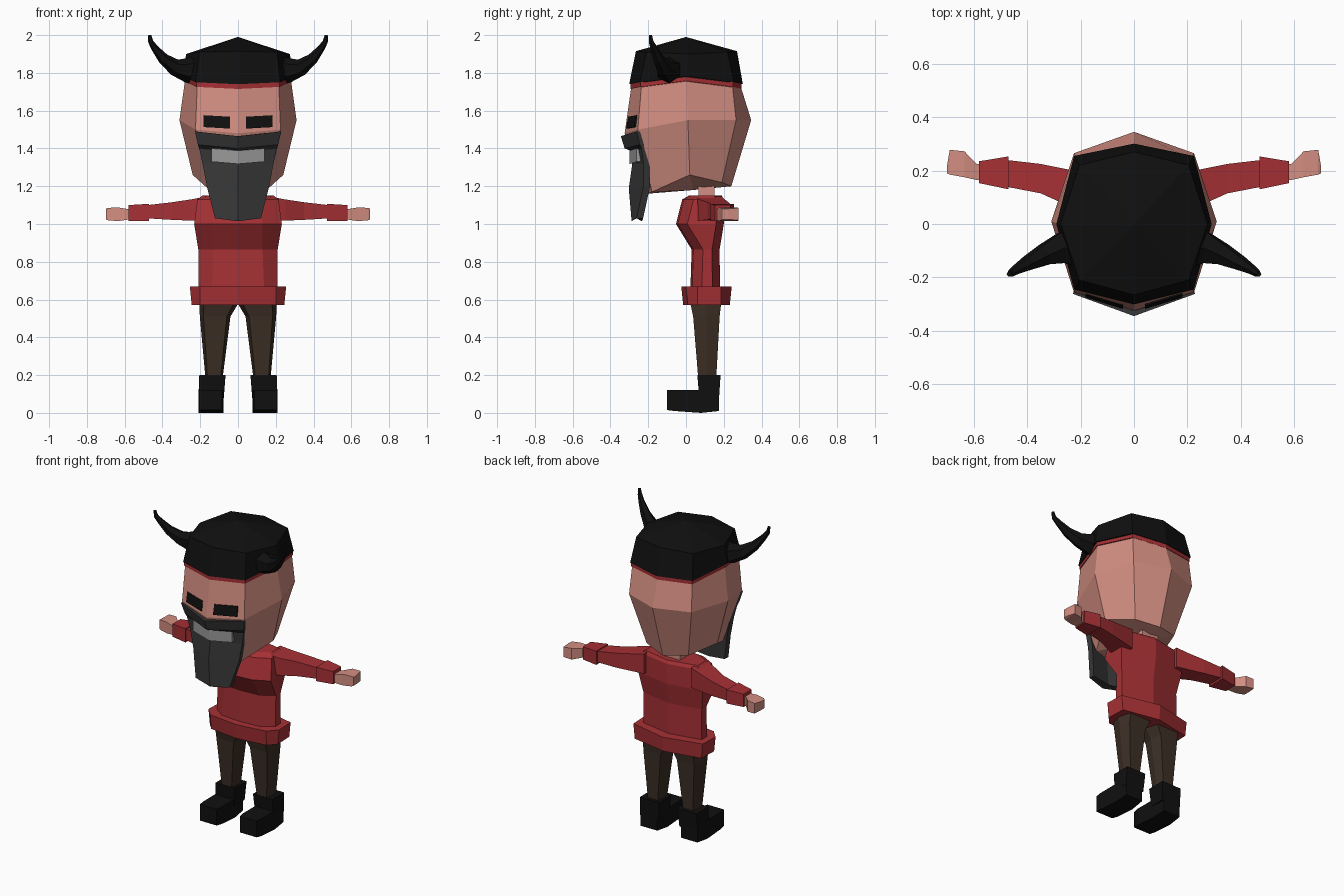
import bpy, bmesh, math
from mathutils import Vector

if "Cube" in bpy.data.objects:
    bpy.data.objects.remove(bpy.data.objects["Cube"])


def material(name, r, g, b):
    m = bpy.data.materials.new(name)
    m.diffuse_color = (r, g, b, 1)
    m.use_nodes = True
    m.node_tree.nodes["Principled BSDF"].inputs["Base Color"].default_value = m.diffuse_color
    return m


SKIN = material("skin", .65, .27, .22)
RED = material("red_cloth", .38, .03, .035)
BLACK = material("black", .005, .005, .005)
BROWN = material("brown_cloth", .045, .028, .018)
DARK = material("dark_grey", .04, .04, .04)
LIGHT = material("light_grey", .32, .32, .32)


def loft(name, rings, mat, mirror=False):
    """Skin closed rings; a one-point ring closes the end as a fan."""
    bm = bmesh.new()
    vs = [[bm.verts.new(p) for p in r] for r in rings]
    for a, b in zip(vs, vs[1:]):
        n = max(len(a), len(b))
        for i in range(n):
            j = (i + 1) % n
            if len(a) == 1:
                bm.faces.new((a[0], b[j], b[i]))
            elif len(b) == 1:
                bm.faces.new((a[i], a[j], b[0]))
            else:
                bm.faces.new((a[i], a[j], b[j], b[i]))
    for end in (vs[0], vs[-1]):
        if len(end) > 2:
            bm.faces.new(end)
    bmesh.ops.recalc_face_normals(bm, faces=bm.faces)
    me = bpy.data.meshes.new(name)
    bm.to_mesh(me)
    bm.free()
    me.materials.append(mat)
    ob = bpy.data.objects.new(name, me)
    bpy.context.collection.objects.link(ob)
    if mirror:
        md = ob.modifiers.new("mirror", 'MIRROR')
        md.use_mirror_merge = False
    return ob


def sym(half):
    """Half ring from front centre to back centre -> full ring."""
    return half + [(-x, y, z) for x, y, z in half[-2:0:-1]]


def rect_z(x0, x1, y0, y1, z):
    return [(x0, y0, z), (x1, y0, z), (x1, y1, z), (x0, y1, z)]


def rect_x(x, y0, y1, z0, z1):
    return [(x, y0, z0), (x, y1, z0), (x, y1, z1), (x, y0, z1)]


def oct_ring(s, zf, zs):
    """Eight-sided head section: scale s, front/back height zf, side height zs."""
    zc = zf + (zs - zf) * .25
    return sym([(0, -.295 * s, zf), (.22 * s, -.24 * s, zc), (.285 * s, 0, zs),
                (.22 * s, .25 * s, zc), (0, .295 * s, zf)])


# head
loft("head", [
    [(0, 0, 1.85)],
    oct_ring(.98, 1.73, 1.77),
    sym([(0, -.325, 1.48), (.225, -.255, 1.5), (.31, .01, 1.55),
         (.225, .265, 1.55), (0, .345, 1.55)]),
    sym([(0, -.21, 1.16), (.14, -.18, 1.17), (.24, .02, 1.26),
         (.15, .19, 1.22), (0, .24, 1.2)]),
    [(0, .04, 1.18)]], SKIN)
loft("neck", [rect_z(-.06, .06, .07, .15, 1.1), rect_z(-.06, .06, .06, .15, 1.26)], SKIN)

# cap with its red band
loft("cap_band", [oct_ring(1.0, 1.715, 1.758), oct_ring(1.0, 1.76, 1.80)], RED)
loft("cap", [
    oct_ring(1.02, 1.74, 1.782),
    sym([(0, -.265, 1.915), (.205, -.21, 1.91), (.275, 0, 1.9),
         (.205, .22, 1.91), (0, .27, 1.915)]),
    [(0, 0, 1.99)]], BLACK)

# horns, tapered along a curved path
path = [(.22, -.09, 1.815, .08), (.27, -.09, 1.815, .066), (.335, -.115, 1.83, .044),
        (.395, -.145, 1.875, .03), (.44, -.17, 1.93, .019), (.462, -.185, 1.965, .014),
        (.468, -.188, 2.0, .009)]
pts = [Vector(p[:3]) for p in path]
rings = []
for i, p in enumerate(path):
    t = (pts[min(i + 1, len(pts) - 1)] - pts[max(i - 1, 0)]).normalized()
    u = t.cross(Vector((0, 1, 0))).normalized()
    w = t.cross(u)
    rings.append([pts[i] + (u * math.cos(a) + w * math.sin(a)) * p[3]
                  for a in (k * math.tau / 6 for k in range(6))])
loft("horn", rings, BLACK, True)

# mask: rows of centre y, centre z, side x, side y, side z
rows = [(-.345, 1.465, .228, -.262, 1.49), (-.325, 1.40, .212, -.245, 1.42),
        (-.285, 1.385, .205, -.235, 1.40), (-.285, 1.315, .188, -.225, 1.32),
        (-.303, 1.19, .165, -.225, 1.2), (-.288, 1.015, .122, -.262, 1.03)]
loft("face_mask", [sym([(0, y, z), (sx, sy, sz), (sx * .98, sy + .035, sz), (0, y + .055, z)])
                   for y, z, sx, sy, sz in rows], DARK)
loft("mouth_plate", [sym([(0, -.298, z), (.14, -.262, z + .012), (.14, -.23, z + .012),
                          (0, -.25, z)]) for z in (1.318, 1.388)], LIGHT)

# eye slots, following the slant of the face
loft("eye", [[(.042, -.318 + d, z), (.182, -.275 + d, z + .008),
              (.182, -.235 + d, z + .008), (.042, -.275 + d, z)]
             for z, d in ((1.505, 0), (1.568, .012))], BLACK, True)

# jumper body: z, front y, front corner x, side x, back y
body = [(1.15, .015, .1, .19, .19), (1.13, -.02, .12, .215, .2), (1.0, -.053, .13, .232, .2),
        (.865, .03, .13, .21, .178), (.62, .022, .14, .21, .18)]
loft("jumper", [sym([(0, f, z), (c, f + .01, z), (s, f + .06, z), (s, b - .04, z), (0, b, z)])
                for z, f, c, s, b in body], RED)
loft("jumper_hem", [sym([(0, -.025 + d, z), (.2, .0 + d, z), (.255 - d, .06, z),
                         (.25 - d, .185, z), (0, .242 - d, z)])
                    for z, d in ((.572, .01), (.668, 0))], RED)

# sleeves, cuffs and hands
loft("sleeve", [rect_x(.17, .05, .19, 1.015, 1.145), rect_x(.25, .07, .205, 1.018, 1.13),
                rect_x(.35, .115, .225, 1.022, 1.115), rect_x(.48, .14, .24, 1.03, 1.1)], RED, True)
loft("cuff", [rect_x(.47, .13, .253, 1.017, 1.107), rect_x(.58, .153, .235, 1.017, 1.1)], RED, True)
loft("hand", [rect_x(.56, .165, .225, 1.03, 1.075), rect_x(.59, .165, .225, 1.022, 1.08),
              rect_x(.635, .175, .272, 1.015, 1.088),
              rect_x(.69, .185, .278, 1.02, 1.085), rect_x(.7, .19, .22, 1.025, 1.08)], SKIN, True)


# trousers: z, inner x, outer x, front y, back y
def hexagon(z, a, b, f, k):
    m, q = (f + k) / 2, (b - a) * .12
    return [(a + q, f, z), (b - q, f, z), (b, m, z), (b - q, k, z), (a + q, k, z), (a, m, z)]


loft("trouser_leg", [hexagon(.62, .0, .2, .025, .185), hexagon(.57, .004, .205, .025, .185),
                     hexagon(.51, .04, .202, .038, .178),
                     hexagon(.18, .082, .172, .065, .16)], BROWN, True)

# boots
loft("boot_shaft", [rect_z(.075, .208, .07, .175, .08),
                    rect_z(.066, .205, .06, .183, .2)], BLACK, True)
loft("boot_foot", [[(x, y, z0), (x + w, y, z0), (x + w, y, z1), (x, y, z1)]
                   for x, w, y, z0, z1 in ((.085, .12, -.1, .015, .12), (.078, .132, -.06, .01, .122),
                                           (.078, .132, .08, .0, .122),
                                           (.085, .12, .175, .01, .13))], BLACK, True)
